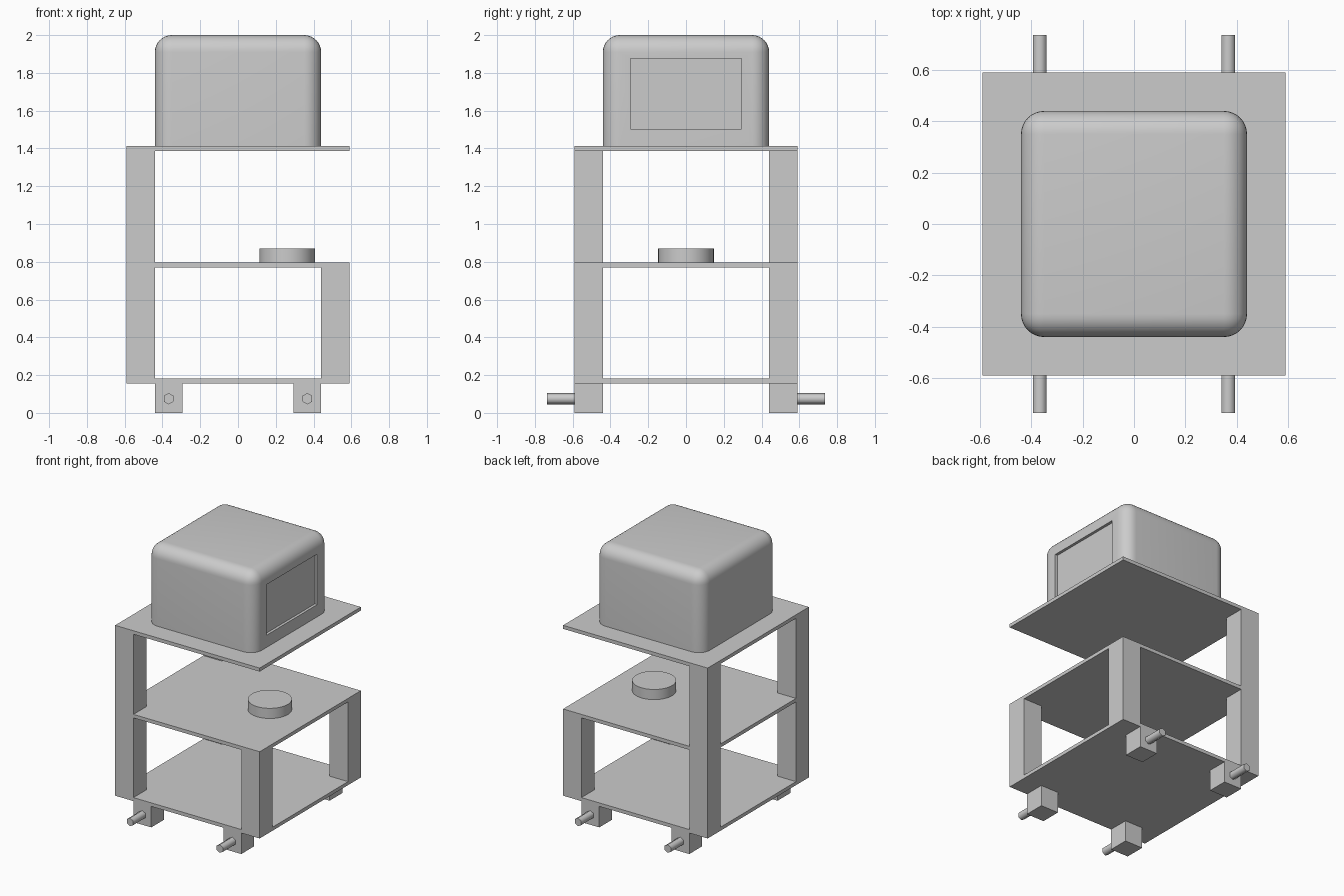
import bpy, bmesh, math
from mathutils import Matrix, Vector

cube = bpy.data.objects.get("Cube")
if cube:
    bpy.data.objects.remove(cube, do_unlink=True)

grey = bpy.data.materials.new("light grey")
grey.use_nodes = True
grey.diffuse_color = (0.6, 0.6, 0.6, 1)
grey.node_tree.nodes["Principled BSDF"].inputs["Base Color"].default_value = (0.6, 0.6, 0.6, 1)


def add_object(name, bm, smooth=None):
    """Turn a bmesh into an object, optionally smooth below an angle."""
    bmesh.ops.recalc_face_normals(bm, faces=bm.faces)
    mesh = bpy.data.meshes.new(name)
    bm.to_mesh(mesh)
    bm.free()
    mesh.materials.append(grey)
    obj = bpy.data.objects.new(name, mesh)
    bpy.context.collection.objects.link(obj)
    if smooth:
        bpy.ops.object.select_all(action='DESELECT')
        obj.select_set(True)
        bpy.context.view_layer.objects.active = obj
        bpy.ops.object.shade_smooth_by_angle(angle=math.radians(smooth))
    return obj


def box_mesh(low, high):
    bm = bmesh.new()
    bmesh.ops.create_cube(bm, size=1)
    low, high = Vector(low), Vector(high)
    for v in bm.verts:
        v.co = (low + high) / 2 + v.co * (high - low)
    return bm


def cylinder(name, sides, radius, length, centre, turn=0, smooth=40):
    bm = bmesh.new()
    place = Matrix.Translation(centre) @ Matrix.Rotation(turn, 4, 'X')
    bmesh.ops.create_cone(bm, cap_ends=True, segments=sides, radius1=radius,
                          radius2=radius, depth=length, matrix=place)
    return add_object(name, bm, smooth)


OUTER, INNER = 0.59, 0.44     # outside and inside of the corner posts
BASE, THICK = 0.155, 0.026    # underside of the rack, shelf thickness
MIDDLE, TOP = 0.795, 1.412    # upper faces of the two higher shelves

# Three square shelves
for name, top in (("bottom_shelf", BASE + THICK), ("middle_shelf", MIDDLE), ("top_shelf", TOP)):
    add_object(name, box_mesh((-OUTER, -OUTER, top - THICK), (OUTER, OUTER, top)))

# Posts (tall on one side, short on the other), feet and pegs
for end, s in (("front", -1), ("back", 1)):
    y0, y1 = sorted((s * INNER, s * OUTER))
    add_object(end + "_tall_post", box_mesh((-OUTER, y0, BASE), (-INNER, y1, TOP)))
    add_object(end + "_short_post", box_mesh((INNER, y0, BASE), (OUTER, y1, MIDDLE)))
    for side, t in (("right", -1), ("left", 1)):
        x0, x1 = sorted((t * 0.295, t * INNER))
        add_object(f"{end}_{side}_foot", box_mesh((x0, y0, 0), (x1, y1, BASE)))
        cylinder(f"{end}_{side}_peg", 6, 0.03, 0.155,
                 (t * 0.367, s * 0.658, 0.075), math.pi / 2, 65)

# Round disc on the middle shelf
cylinder("round_disc", 48, 0.147, 0.08, (0.26, 0, MIDDLE + 0.035))

# Rounded cabin: every edge beveled except those around the bottom
bm = box_mesh((-INNER, -INNER, TOP), (INNER, INNER, 2))
edges = [e for e in bm.edges if max(v.co.z for v in e.verts) > TOP + 0.1]
bmesh.ops.bevel(bm, geom=edges, offset=0.09, segments=8, profile=0.5,
                affect='EDGES', clamp_overlap=True)

# Recessed window panel in the left wall
bm.normal_update()
wall = max((f for f in bm.faces if f.normal.x > 0.999), key=lambda f: f.calc_area())
bmesh.ops.inset_individual(bm, faces=[wall], thickness=0.03)
middle = wall.calc_center_median()
for v in wall.verts:
    v.co.y = math.copysign(0.295, v.co.y)
    v.co.z = 1.875 if v.co.z > middle.z else 1.502
bmesh.ops.inset_individual(bm, faces=[wall], thickness=0)
for v in wall.verts:
    v.co.x -= 0.02
add_object("cabin", bm, 40)
